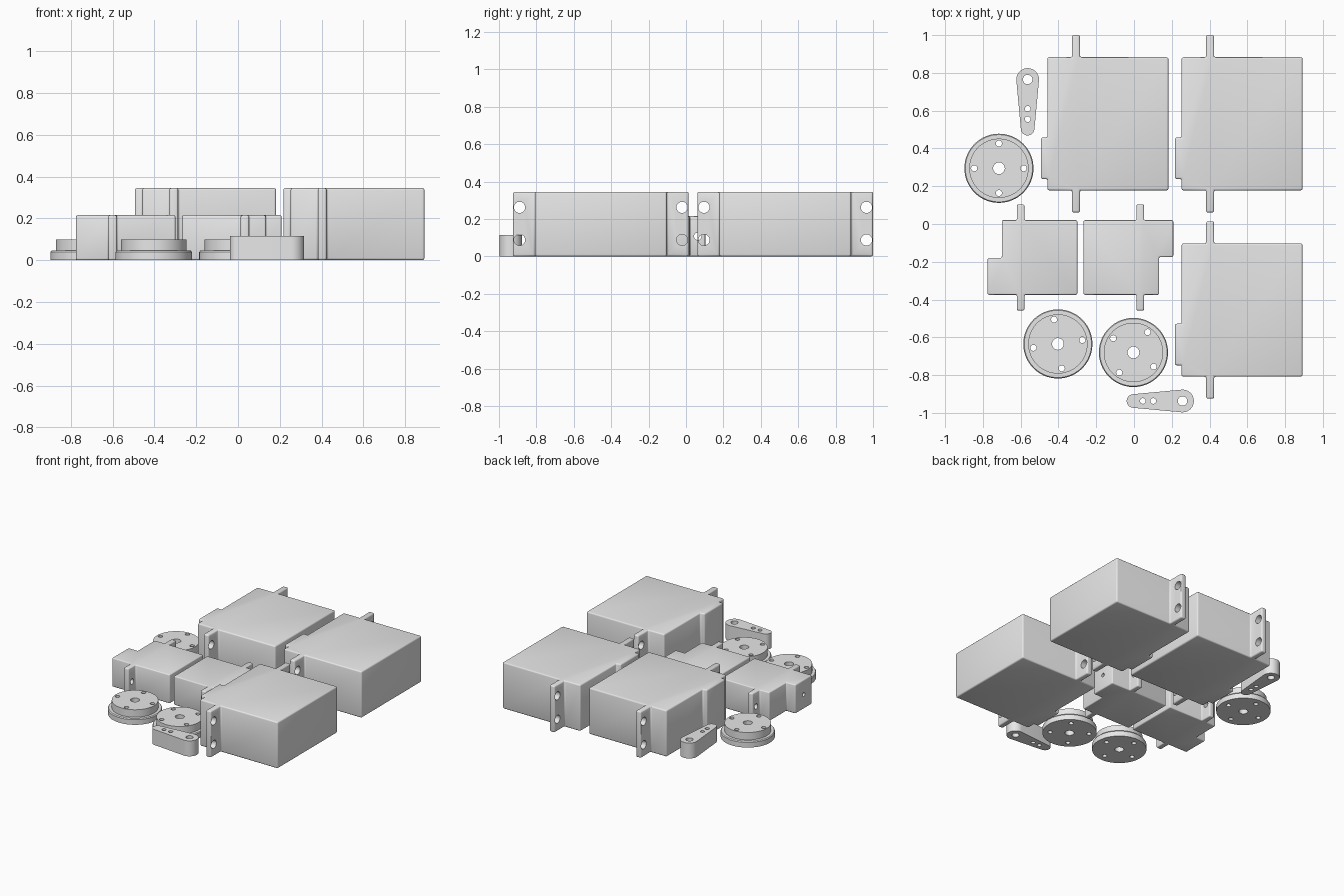
import bpy, bmesh, math
from mathutils import Matrix, Vector

if "Cube" in bpy.data.objects:
    bpy.data.objects.remove(bpy.data.objects["Cube"])

grey = bpy.data.materials.new("plain_grey")
grey.use_nodes = True
grey.diffuse_color = (0.8, 0.8, 0.8, 1)
grey.node_tree.nodes["Principled BSDF"].inputs["Base Color"].default_value = (0.8, 0.8, 0.8, 1)


def to_object(name, bm):
    bmesh.ops.recalc_face_normals(bm, faces=bm.faces[:])
    mesh = bpy.data.meshes.new(name)
    bm.to_mesh(mesh)
    bm.free()
    ob = bpy.data.objects.new(name, mesh)
    bpy.context.collection.objects.link(ob)
    return ob


def prism(name, outline, height):
    """Extrude a flat outline upward from z = 0."""
    bm = bmesh.new()
    face = bm.faces.new([bm.verts.new((x, y, 0)) for x, y in outline])
    top = bmesh.ops.extrude_face_region(bm, geom=[face])["geom"]
    bmesh.ops.translate(bm, vec=(0, 0, height),
                        verts=[v for v in top if isinstance(v, bmesh.types.BMVert)])
    return to_object(name, bm)


def cutter(holes, axis, depth):
    """Cylinders along an axis; each hole is (centre, radius)."""
    bm = bmesh.new()
    turn = Matrix.Rotation(math.pi / 2, 4, "Y") if axis == "X" else Matrix()
    for centre, radius in holes:
        bmesh.ops.create_cone(bm, cap_ends=True, segments=32, radius1=radius, radius2=radius,
                              depth=depth, matrix=Matrix.Translation(Vector(centre)) @ turn)
    ob = to_object("hole_cutter", bm)
    ob.hide_render = True
    return ob


def finish(ob, cutters, bevel=0):
    """Round the edges, drill the holes, then shade and colour."""
    if bevel:
        mod = ob.modifiers.new("rounding", "BEVEL")
        mod.width, mod.segments, mod.limit_method = bevel, 3, "ANGLE"
    for c in cutters:
        mod = ob.modifiers.new("holes", "BOOLEAN")
        mod.operation, mod.object, mod.solver = "DIFFERENCE", c, "EXACT"
    graph = bpy.context.evaluated_depsgraph_get()
    mesh = bpy.data.meshes.new_from_object(ob.evaluated_get(graph))
    ob.modifiers.clear()
    ob.data = mesh
    for c in cutters:
        bpy.data.objects.remove(c)
    mesh.materials.clear()
    mesh.materials.append(grey)
    bpy.ops.object.select_all(action="DESELECT")
    ob.select_set(True)
    bpy.context.view_layer.objects.active = ob
    bpy.ops.object.shade_smooth_by_angle(angle=math.radians(35))


def place_copies(ob, name, places):
    """Put the first part and its linked copies at (x, y, degrees)."""
    for i, (x, y, angle) in enumerate(places):
        part = ob if i == 0 else ob.copy()
        if i:
            bpy.context.collection.objects.link(part)
        part.name = f"{name}_{i + 1}"
        part.location = (x, y, 0)
        part.rotation_euler.z = math.radians(angle)


def motor_outline(w, d, tab0, tab1, reach, bump, b0, b1):
    """Box plan with a mounting tab front and back and a bump on one side."""
    pts = [(0, 0)] if b0 else []
    pts += [(tab0, 0), (tab0, -reach), (tab1, -reach), (tab1, 0), (w, 0), (w, d),
            (tab1, d), (tab1, d + reach), (tab0, d + reach), (tab0, d), (0, d),
            (0, b1), (-bump, b1), (-bump, b0)]
    return pts + ([(0, b0)] if b0 else [])


# Large motors: two drilled holes in each tab
big = prism("large_motor", motor_outline(0.64, 0.705, 0.13, 0.172, 0.117, 0.035, 0.06, 0.28), 0.345)
holes = [((0.151, y, z), 0.03) for y in (-0.082, 0.787) for z in (0.088, 0.262)]
finish(big, [cutter(holes, "X", 0.1)], 0.01)
place_copies(big, "large_motor", [(-0.458, 0.178, 0), (0.252, 0.178, 0), (0.252, -0.808, 0)])

# Small motors: one hole in each tab and a blind cable hole in the bump
small = prism("small_motor", motor_outline(0.4, 0.395, 0.08, 0.12, 0.083, 0.075, 0, 0.195), 0.215)
tab_holes = cutter([((0.1, y, 0.107), 0.02) for y in (-0.043, 0.438)], "X", 0.1)
cable_hole = cutter([((-0.075, 0.098, 0.107), 0.014)], "X", 0.08)
finish(small, [tab_holes, cable_hole], 0.008)
place_copies(small, "small_motor", [(-0.7, -0.375, 0), (0.133, 0.02, 180)])

# Round horns: stepped discs turned from a profile
bm = bmesh.new()
N = 64
profile = [(0.183, 0), (0.183, 0.038), (0.178, 0.045), (0.157, 0.045), (0.157, 0.1)]
rings = [[bm.verts.new((r * math.cos(math.tau * k / N), r * math.sin(math.tau * k / N), z))
          for k in range(N)] for r, z in profile]
for low, high in zip(rings, rings[1:]):
    for k in range(N):
        j = (k + 1) % N
        bm.faces.new((low[k], low[j], high[j], high[k]))
bm.faces.new(rings[0])
bm.faces.new(rings[-1])
disc = to_object("round_horn", bm)
holes = [((0, 0, 0.05), 0.031)]
holes += [((0.131 * math.cos(a), 0.131 * math.sin(a), 0.05), 0.016)
          for a in (k * math.pi / 2 for k in range(4))]
finish(disc, [cutter(holes, "Z", 0.3)])
place_copies(disc, "round_horn", [(-0.715, 0.295, 0), (-0.403, -0.635, 9), (-0.003, -0.68, 55)])

# Arm horns: tapered bars with rounded ends
R, r, length = 0.06, 0.036, 0.26
tangent = math.acos((R - r) / length)
outline = []
for radius, cx, start, end in ((R, 0, tangent, math.tau - tangent),
                               (r, length, -tangent, tangent)):
    outline += [(cx + radius * math.cos(start + (end - start) * k / 24),
                 radius * math.sin(start + (end - start) * k / 24)) for k in range(25)]
arm = prism("arm_horn", outline, 0.115)
holes = [((0, 0, 0.05), 0.025), ((0.155, 0, 0.05), 0.015), ((0.21, 0, 0.05), 0.015)]
finish(arm, [cutter(holes, "Z", 0.3)])
place_copies(arm, "arm_horn", [(-0.563, 0.765, -90), (0.257, -0.937, 180)])
